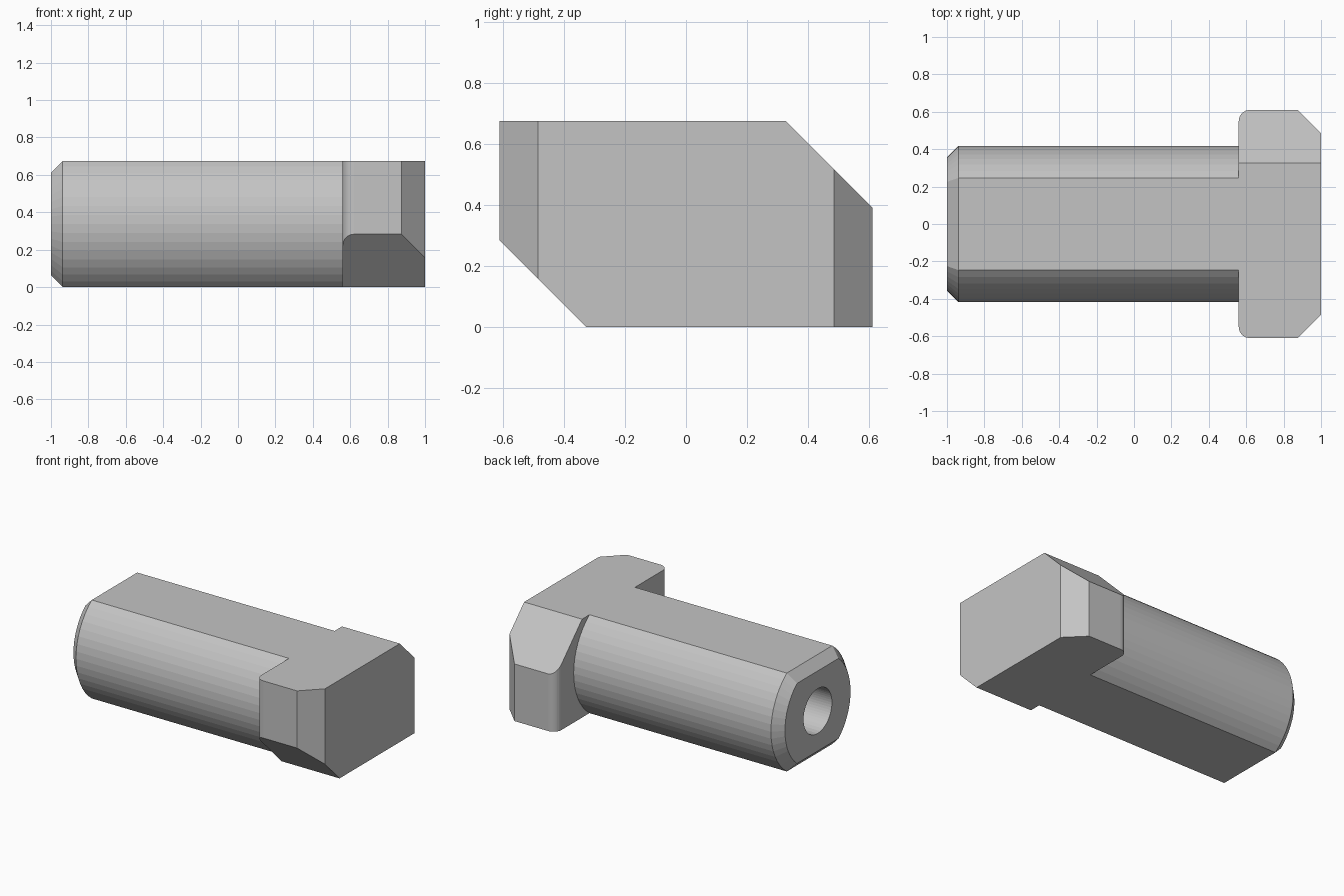
import bpy, bmesh, math
from mathutils import Vector

cube = bpy.data.objects.get("Cube")
if cube:
    bpy.data.objects.remove(cube)

H = 0.675          # thickness between the flats
MID = H / 2
R = 0.418          # shaft radius
SHOULDER = 0.56    # plane where the shaft meets the head
BEVEL = 0.0625

steel = bpy.data.materials.new("steel_grey")
steel.use_nodes = True
grey = (0.55, 0.55, 0.55, 1)
steel.diffuse_color = grey
steel.node_tree.nodes["Principled BSDF"].inputs["Base Color"].default_value = grey


def finish(name, bm):
    bmesh.ops.recalc_face_normals(bm, faces=bm.faces[:])
    mesh = bpy.data.meshes.new(name)
    bm.to_mesh(mesh)
    bm.free()
    mesh.materials.append(steel)
    obj = bpy.data.objects.new(name, mesh)
    bpy.context.collection.objects.link(obj)
    return obj


def shaft_ring(x, radius, half, arc=16, flat=8):
    """Round section with flats cut on its top and bottom."""
    a = math.asin(half / radius)
    w = radius * math.cos(a)
    side = []
    for i in range(arc):
        t = -a + 2 * a * i / arc
        side.append((radius * math.cos(t), radius * math.sin(t)))
    for i in range(flat):
        side.append((w - 2 * w * i / flat, half))
    pts = side + [(-y, -z) for y, z in side]
    return [Vector((x, y, MID + z)) for y, z in pts]


def hole_ring(x, radius, guide):
    """Circle whose points line up with those of the guide ring."""
    ring = []
    for p in guide:
        t = math.atan2(p.z - MID, p.y)
        ring.append(Vector((x, radius * math.cos(t), MID + radius * math.sin(t))))
    return ring


# Shaft: flats, bevelled end and a blind bore, lofted ring by ring
end = shaft_ring(-1, R - BEVEL, MID - BEVEL)
rings = [
    shaft_ring(SHOULDER, R, MID),
    shaft_ring(-1 + BEVEL, R, MID),
    end,
    hole_ring(-1, 0.154, end),
    hole_ring(0, 0.154, end),
]
bm = bmesh.new()
loops = [[bm.verts.new(p) for p in ring] for ring in rings]
for la, lb in zip(loops, loops[1:]):
    for i in range(len(la)):
        j = (i + 1) % len(la)
        bm.faces.new((la[i], la[j], lb[j], lb[i]))
bm.faces.new(loops[-1])
finish("shaft", bm)

# Head: plan outline with rounded inner and chamfered outer corners
W, FILLET, CHAMFER = 0.61, 0.06, 0.125
half = [(1, W - CHAMFER), (1 - CHAMFER, W)]
for i in range(9):
    t = math.pi / 2 * (1 + i / 8)
    half.append((SHOULDER + FILLET + FILLET * math.cos(t),
                 W - FILLET + FILLET * math.sin(t)))
outline = half + [(x, -y) for x, y in reversed(half)]
bm = bmesh.new()
base = bm.faces.new([bm.verts.new((x, y, 0)) for x, y in outline])
top = bmesh.ops.extrude_face_region(bm, geom=[base])["geom"]
bmesh.ops.translate(bm, vec=(0, 0, H),
                    verts=[v for v in top if isinstance(v, bmesh.types.BMVert)])

# Slanted cuts along two opposite long edges
for s in (1, -1):
    cut = bmesh.ops.bisect_plane(
        bm, geom=bm.verts[:] + bm.edges[:] + bm.faces[:], dist=1e-5,
        plane_co=(0, s * 0.327, MID + s * MID), plane_no=(0, s, s),
        clear_outer=True)["geom_cut"]
    edges = [e for e in cut if isinstance(e, bmesh.types.BMEdge)]
    bmesh.ops.holes_fill(bm, edges=edges, sides=0)
finish("t_head", bm)
